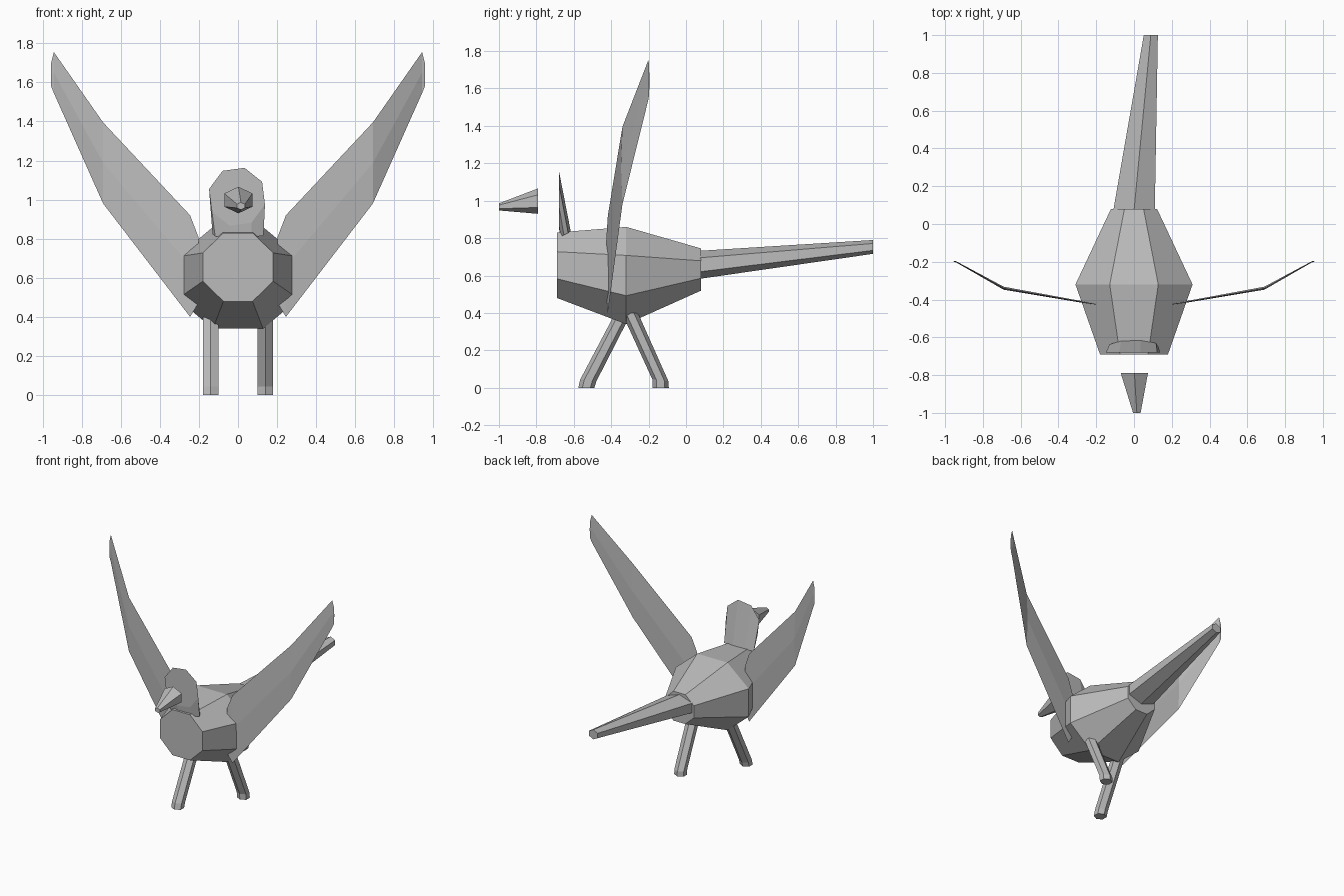
import bpy, bmesh
from math import sin, cos, radians, pi
from mathutils import Vector

old = bpy.data.objects.get("Cube")
if old:
    bpy.data.objects.remove(old, do_unlink=True)

grey = bpy.data.materials.new("plain grey")
grey.use_nodes = True
shade = (0.5, 0.5, 0.5, 1)
grey.diffuse_color = shade
grey.node_tree.nodes["Principled BSDF"].inputs["Base Color"].default_value = shade


def ring(centre, u, v, sides, phase):
    """Ellipse of points around centre, spanned by the vectors u and v."""
    c, u, v = Vector(centre), Vector(u), Vector(v)
    angles = [radians(phase) + 2 * pi * i / sides for i in range(sides)]
    return [c + u * cos(a) + v * sin(a) for a in angles]


def loft(name, rings):
    """Closed, flat-shaded skin through a series of rings."""
    bm = bmesh.new()
    loops = [[bm.verts.new(p) for p in r] for r in rings]
    n = len(loops[0])
    for a, b in zip(loops, loops[1:]):
        for i in range(n):
            j = (i + 1) % n
            bm.faces.new((a[i], a[j], b[j], b[i]))
    bm.faces.new(loops[0])
    bm.faces.new(loops[-1])
    bmesh.ops.recalc_face_normals(bm, faces=bm.faces)
    mesh = bpy.data.meshes.new(name)
    bm.to_mesh(mesh)
    bm.free()
    mesh.materials.append(grey)
    obj = bpy.data.objects.new(name, mesh)
    bpy.context.collection.objects.link(obj)
    return obj


def upright(x, y, z, rx, rz, sides, phase):
    return ring((x, y, z), (rx, 0, 0), (0, 0, rz), sides, phase)


# Body: eight-sided barrel, sized by its flat sides
k = 1 / cos(pi / 8)
loft("body", [upright(0, y, z, rx * k, rz * k, 8, 22.5) for y, z, rx, rz in (
    (-0.69, 0.655, 0.18, 0.175),
    (-0.32, 0.60, 0.31, 0.26),
    (0.08, 0.632, 0.122, 0.113))])

# Tail: six-sided taper, bent a little to one side
loft("tail", [upright(0, 0.07, 0.657, 0.127, 0.075, 6, 30),
              upright(0.089, 1.0, 0.753, 0.043, 0.037, 6, 30)])

# Beak: six-sided taper in front of the head
loft("beak", [upright(0.002, -0.79, 0.998, 0.083, 0.068, 6, 30),
              upright(0.015, -1.0, 0.967, 0.023, 0.019, 6, 30)])

# Head: flat front face joined to a narrow neck on the body
loft("head", [ring((0, -0.645, 0.82), (0.135, 0, 0), (0, 0.03, 0.015), 8, 30),
              upright(-0.005, -0.68, 1.015, 0.148, 0.153, 8, 30)])

# Legs: six-sided, striding, with a short upright foot
for name, x, foot, ankle, hip in (("left_leg", 0.14, -0.135, -0.137, -0.3),
                                  ("right_leg", -0.14, -0.533, -0.522, -0.335)):
    loft(name, [ring((x, y, z), (0.046, 0, 0), (0, 0.043, tilt), 6, 30)
                for y, z, tilt in ((foot, 0, 0), (ankle, 0.04, -0.005), (hip, 0.4, 0))])

# Wings: thin diamond sections from root to tip (x, y, low, high, thickness)
sections = ((0.203, -0.425, 0.47, 0.81, 0.003),
            (0.245, -0.418, 0.40, 0.92, 0.004),
            (0.69, -0.34, 0.98, 1.395, 0.008),
            (0.942, -0.2, 1.545, 1.755, 0.003),
            (0.956, -0.197, 1.58, 1.70, 0.002))
for name, s in (("left_wing", 1), ("right_wing", -1)):
    loft(name, [[Vector((s * x, y, hi)), Vector((s * x, y - t, (lo + hi) / 2)),
                 Vector((s * x, y, lo)), Vector((s * x, y + t, (lo + hi) / 2))]
                for x, y, lo, hi, t in sections])
